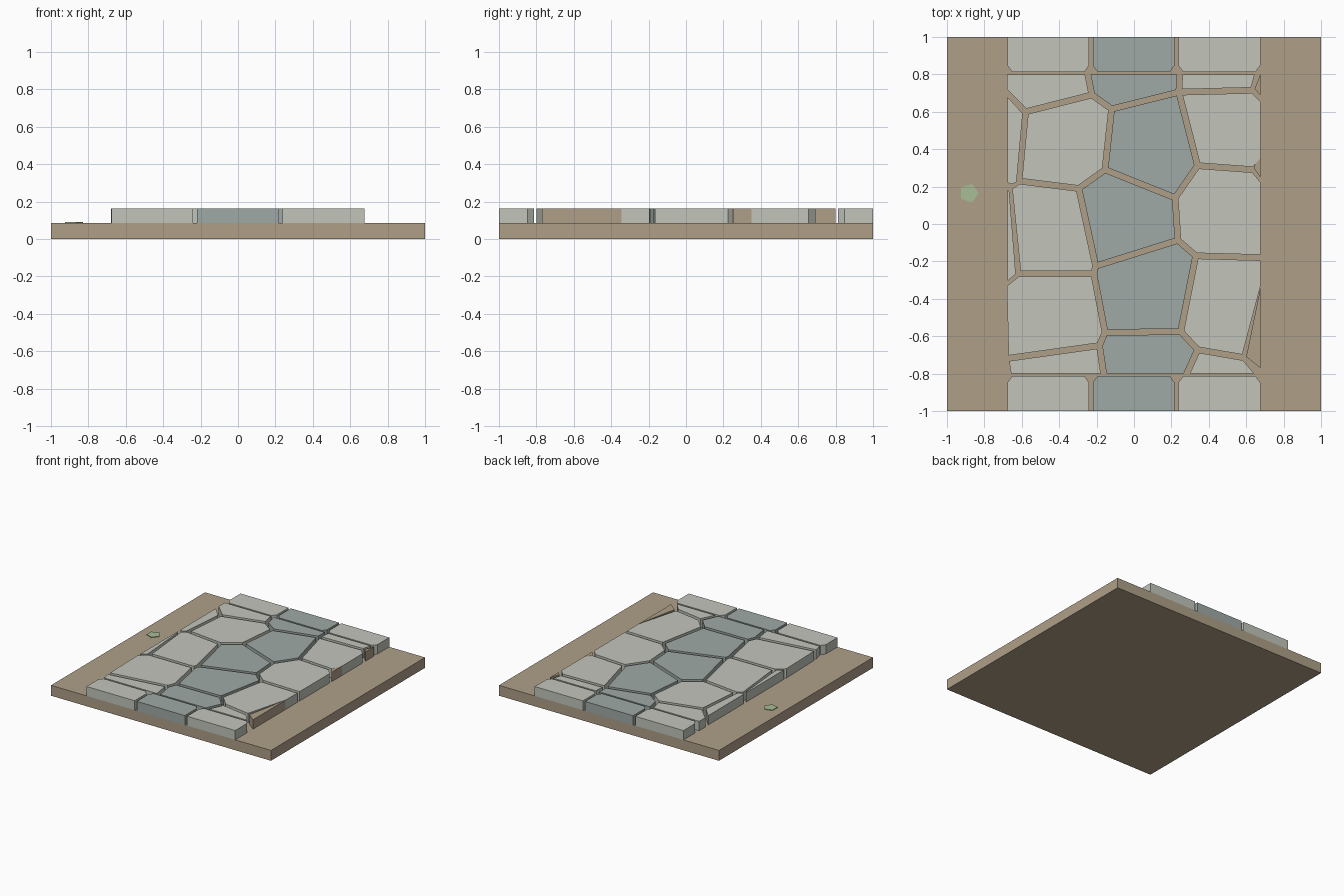
import bpy, bmesh, math
from mathutils import Vector
from mathutils.geometry import intersect_line_line_2d, area_tri

if "Cube" in bpy.data.objects:
    bpy.data.objects.remove(bpy.data.objects["Cube"])

BASE_TOP, STONE_TOP, GAP = 0.085, 0.162, 0.015


def material(name, rgb):
    m = bpy.data.materials.new(name)
    m.diffuse_color = (*rgb, 1)
    m.use_nodes = True
    m.node_tree.nodes["Principled BSDF"].inputs["Base Color"].default_value = m.diffuse_color
    return m


TAN = material("sand", (0.43, 0.35, 0.25))
LIGHT = material("light_stone", (0.54, 0.56, 0.50))
DARK = material("dark_stone", (0.35, 0.40, 0.38))
GREEN = material("leaf_green", (0.39, 0.51, 0.30))


def ccw(poly):
    area = sum(a[0] * b[1] - b[0] * a[1] for a, b in zip(poly, poly[1:] + poly[:1]))
    return poly if area > 0 else poly[::-1]


def inset(poly, d):
    """Move every edge of a polygon inward by d."""
    pts = [Vector(p) for p in ccw(poly)]
    out = []
    for i, p in enumerate(pts):
        e1 = (p - pts[i - 1]).normalized()
        e2 = (pts[(i + 1) % len(pts)] - p).normalized()
        n1, n2 = Vector((-e1.y, e1.x)), Vector((-e2.y, e2.x))
        out.append(tuple(p + (n1 + n2) * d / (1 + n1.dot(n2))))
    return out


def prisms(name, polys, z0, z1, mat):
    """Extrude flat outlines into one flat-shaded object."""
    bm = bmesh.new()
    for poly in polys:
        poly = ccw(poly)
        low = [bm.verts.new((x, y, z0)) for x, y in poly]
        top = [bm.verts.new((x, y, z1)) for x, y in poly]
        bm.faces.new(low[::-1])
        bm.faces.new(top)
        for i in range(len(poly)):
            j = (i + 1) % len(poly)
            bm.faces.new((low[i], low[j], top[j], top[i]))
    mesh = bpy.data.meshes.new(name)
    bm.to_mesh(mesh)
    bm.free()
    mesh.materials.append(mat)
    ob = bpy.data.objects.new(name, mesh)
    bpy.context.collection.objects.link(ob)
    return ob


# Ground slab
prisms("ground_slab", [[(-1, -1), (1, -1), (1, 1), (-1, 1)]], 0, BASE_TOP, TAN)

# Joint crossings between the irregular paving stones
N = dict(
    a=(-.25, .815), b=(-.225, .69), c=(-.12, .615), d=(.24, .705), e=(.245, .815),
    f=(-.695, .815), g=(-.58, .60), h=(-.695, .715), i=(-.155, .29), j=(-.295, .19),
    k=(-.615, .23), m=(-.667, .195), n=(-.62, -.265), o=(-.205, -.225), p=(-.215, -.265),
    q=(-.155, -.58), r=(-.185, -.65), s=(-.685, -.72), t=(-.695, -.325), u=(.235, -.087),
    v=(.33, -.17), w=(.25, -.575), x=(.22, .14), y=(.34, .312), z=(.64, .29),
    A=(.275, -.815), B=(-.16, -.815), C=(.675, -.815), D=(-.67, -.815), E=(.69, .23),
    F=(.69, -.18), G=(.637, .715), H=(.69, .66), I=(.69, .345), J=(.665, .815),
    K=(.69, -.34), L=(.59, -.715), M=(.34, -.672))


def stones(words):
    return [inset([N[ch] for ch in word], GAP) for word in words.split()]


light = stones("fabgh gbcijk kjopnm npqrst srBD edGJ dGHIzy xyzEFvu vFKLMw MLCA")
dark = stones("aedcb cdyxi ixuoj ouvwqp qwMABr")


# Cut stones closing the two ends, with nipped inner corners
def end_stone(x0, x1, s):
    return [(x0, s), (x0, .848 * s), (x0 + .025, .814 * s),
            (x1 - .025, .814 * s), (x1, .848 * s), (x1, s)]


for s in (1, -1):
    light += [end_stone(-.677, -.24, s), end_stone(.237, .675, s)]
    dark.append(end_stone(-.22, .217, s))

# Light slivers along the left edge
light += [[(-.677, .68), (-.595, .59), (-.628, .225), (-.655, .212), (-.677, .222)],
          [(-.677, .185), (-.667, .172), (-.632, -.268), (-.677, -.305)]]

prisms("light_paving_stones", light, BASE_TOP, STONE_TOP, LIGHT)
prisms("dark_paving_stones", dark, BASE_TOP, STONE_TOP, DARK)

# Sand coloured wedges along the right edge
prisms("edge_wedges", [[(.675, .8), (.645, .722), (.675, .69)],
                       [(.675, .385), (.64, .3), (.675, .25)],
                       [(.675, -.345), (.6, -.71), (.675, -.77)]],
       BASE_TOP, STONE_TOP, TAN)

# Small five-sided tuft on the verge
tuft = [(-.882 + .052 * math.cos(math.tau * i / 5), .165 + .052 * math.sin(math.tau * i / 5))
        for i in range(5)]
prisms("grass_tuft", [tuft], BASE_TOP, BASE_TOP + .005, GREEN)
